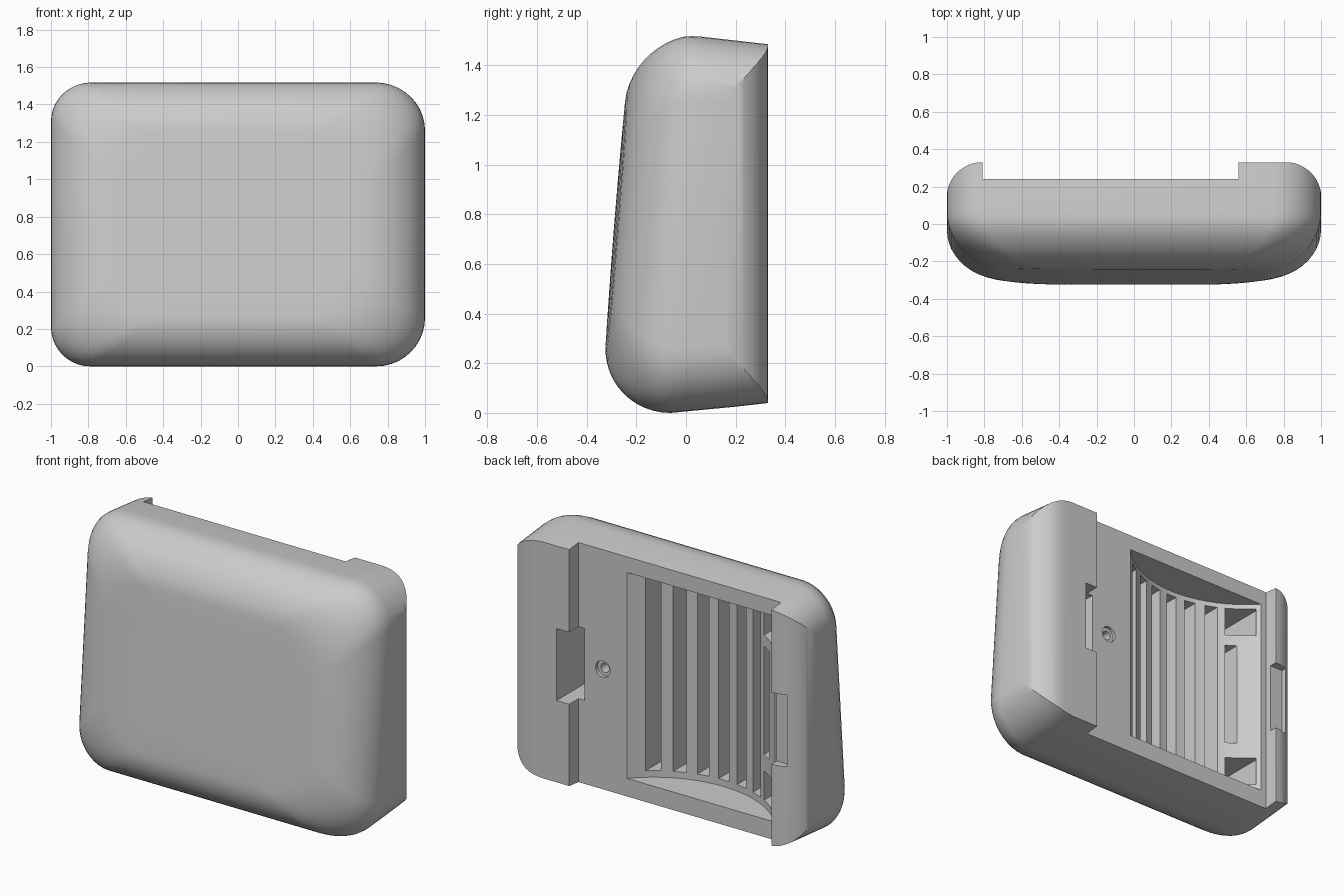
import bpy
import bmesh
from math import sin, cos, pi, sqrt, radians

if "Cube" in bpy.data.objects:
    bpy.data.objects.remove(bpy.data.objects["Cube"])

grey = bpy.data.materials.new("light grey plastic")
grey.use_nodes = True
GREY = (0.6, 0.6, 0.6, 1)
grey.diffuse_color = GREY
grey.node_tree.nodes["Principled BSDF"].inputs["Base Color"].default_value = GREY

HEIGHT, BACK = 1.525, 0.33
MID = HEIGHT / 2
FILLET, SIDE_FILLET, REAR_ROUND = 0.27, 0.32, 0.19


def make_object(name, bm):
    bmesh.ops.recalc_face_normals(bm, faces=bm.faces)
    mesh = bpy.data.meshes.new(name)
    bm.to_mesh(mesh)
    bm.free()
    mesh.materials.append(grey)
    ob = bpy.data.objects.new(name, mesh)
    bpy.context.collection.objects.link(ob)
    return ob


def loft(name, rings):
    """Skin a row of equal closed rings and cap both ends."""
    bm = bmesh.new()
    rows = [[bm.verts.new(p) for p in ring] for ring in rings]
    n = len(rows[0])
    for a, b in zip(rows, rows[1:]):
        for i in range(n):
            j = (i + 1) % n
            bm.faces.new((a[i], a[j], b[j], b[i]))
    bm.faces.new(rows[0])
    bm.faces.new(rows[-1])
    return make_object(name, bm)


def outline(t, steps=10):
    """Rounded rectangle in x and z, inset by t of the fillet."""
    half_x, half_z = 1 - t * SIDE_FILLET, MID - t * FILLET
    pts = []
    for q, (sx, sz) in enumerate(((1, 1), (-1, 1), (-1, -1), (1, -1))):
        r = (0.26 if sx > 0 else 0.21) + 0.05 * t
        for k in range(steps + 1):
            a = (q + k / steps) * pi / 2
            pts.append((sx * (half_x - r) + r * cos(a),
                        MID + sz * (half_z - r) + r * sin(a)))
    return pts


def front_y(x, z):
    """Leaning, slightly domed front."""
    return -0.35 + 0.08 * z + 0.03 * x * x


def taper(x, y, z):
    """Top and bottom close in slightly towards the back."""
    k = max(0, min(1, (y + 0.02) / (BACK + 0.02)))
    return (x, y, MID + (z - MID) * (1 - 0.052 * k))


# Housing: domed front face, wide front fillet, straight walls
rings = []
for s in (0.05, 0.3, 0.55, 0.8):
    face = [(x * s, MID + (z - MID) * s) for x, z in outline(1)]
    rings.append([(x, front_y(x, z), z) for x, z in face])
for i in range(13):
    a = pi / 2 * (1 - i / 12)
    rings.append([taper(x, front_y(x, z) + FILLET * (1 - sin(a)), z)
                  for x, z in outline(1 - cos(a))])
for y in (0.2, BACK, BACK + 0.05):
    rings.append([taper(x, y, z) for x, z in outline(0)])
housing = loft("housing", rings)


def combine(cutter, operation="DIFFERENCE"):
    mod = housing.modifiers.new("shape", "BOOLEAN")
    mod.operation = operation
    mod.solver = "EXACT"
    mod.object = cutter
    bpy.context.view_layer.objects.active = housing
    bpy.ops.object.modifier_apply(modifier=mod.name)
    bpy.data.objects.remove(cutter)


def prism(pts, z0, z1):
    return loft("cutter", [[(x, y, z) for x, y in pts] for z in (z0, z1)])


def cut_box(x0, x1, y0, y1, z0, z1):
    combine(prism([(x0, y0), (x1, y0), (x1, y1), (x0, y1)], z0, z1))


def cut_hole(x, z, r, y0, y1, sides=16):
    ring = [(x + r * cos(2 * pi * i / sides), z + r * sin(2 * pi * i / sides))
            for i in range(sides)]
    combine(loft("cutter", [[(px, y, pz) for px, pz in ring] for y in (y0, y1)]))


# Rear side edges rounded in plan
side = [(1.002 - REAR_ROUND * (1 - cos(a)), BACK - REAR_ROUND * (1 - sin(a)))
        for a in [pi / 2 * i / 12 for i in range(13)]]
plan = [(1.002, -1)] + side + [(-x, y) for x, y in reversed(side)] + [(-1.002, -1)]
combine(prism(plan, -0.5, 2), "INTERSECT")

# Channel across the back
FLOOR = 0.24
cut_box(-0.81, 0.56, FLOOR, 0.6, -0.5, 2)

# Curved bay
CX, HALF, SAG = -0.27, 0.5, 0.22
R = (HALF ** 2 + SAG ** 2) / (2 * SAG)


def bay_y(x):
    return FLOOR - SAG + R - sqrt(R * R - (x - CX) ** 2)


arc = [(CX - HALF + 2 * HALF * i / 24) for i in range(25)]
combine(prism([(x, bay_y(x)) for x in arc]
              + [(CX + HALF, 0.3), (CX - HALF, 0.3)], 0.14, 1.40))

# Vent grooves between the ribs
for i in range(6):
    x = 0.12 - 0.13 * i
    cut_box(x - 0.035, x + 0.035, -0.16, FLOOR - 0.02, 0.18, 1.37)

# Short groove and the two pockets beside it
cut_box(-0.665, -0.605, -0.1, FLOOR - 0.02, 0.46, 1.12)
for z in (0.18, 1.19):
    cut_box(-0.765, -0.605, -0.1, FLOOR - 0.02, z, z + 0.18)

# Latch notches in the side blocks
cut_box(0.52, 0.645, 0.06, 0.5, 0.54, 0.98)
cut_box(-0.9, -0.8, 0.28, 0.5, 0.54, 0.98)

# Screw hole with a ring around it
cut_hole(0.395, 0.765, 0.05, FLOOR - 0.02, 0.3)
cut_hole(0.395, 0.765, 0.028, FLOOR - 0.15, 0.3)

# Smooth shading with crisp cut edges
for ob in bpy.context.selected_objects:
    ob.select_set(False)
housing.select_set(True)
bpy.context.view_layer.objects.active = housing
bpy.ops.object.shade_smooth_by_angle(angle=radians(30))
